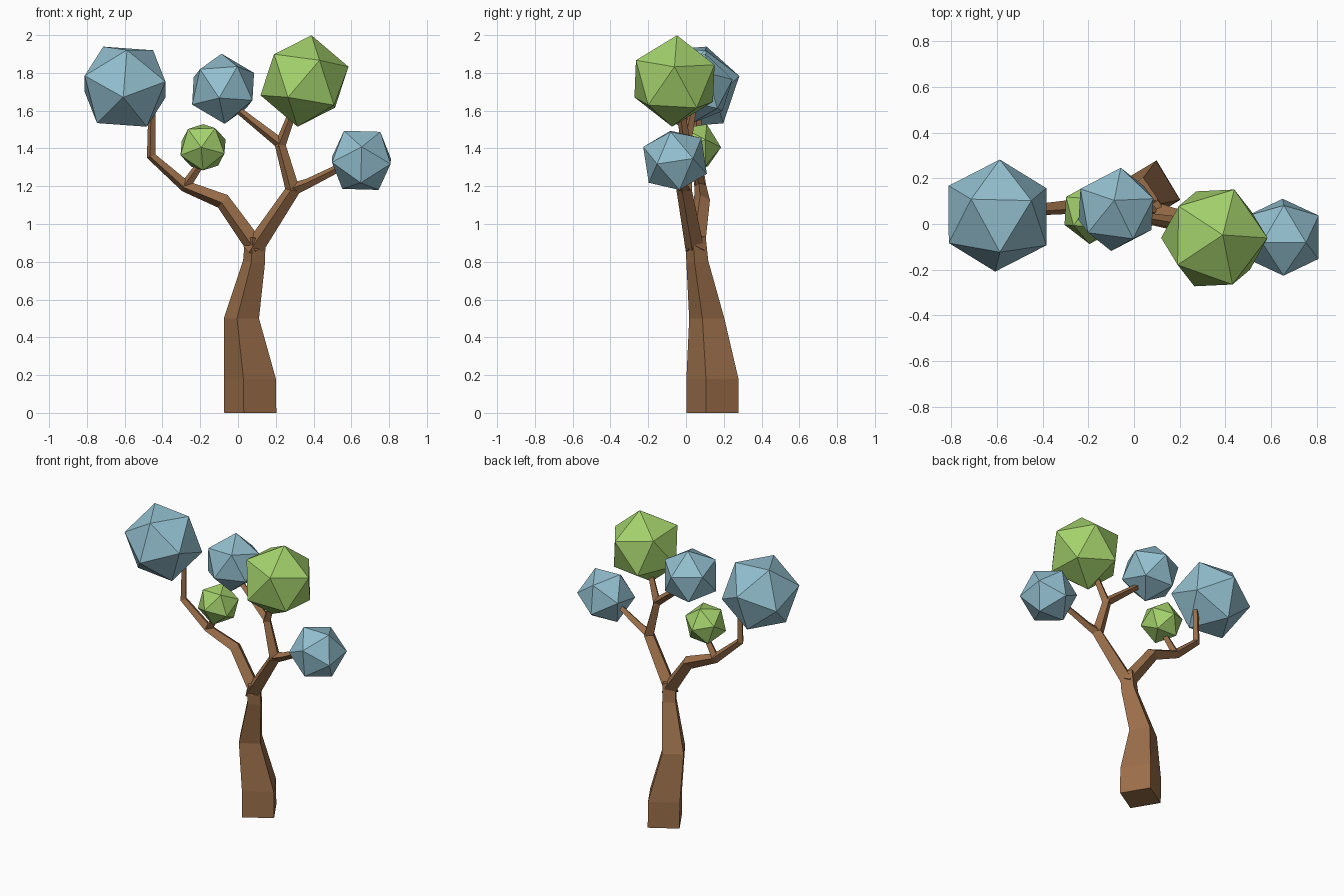
import bpy, bmesh, math
from mathutils import Vector, Matrix

if "Cube" in bpy.data.objects:
    bpy.data.objects.remove(bpy.data.objects["Cube"])


def material(name, rgb):
    m = bpy.data.materials.new(name)
    m.diffuse_color = (*rgb, 1)
    m.use_nodes = True
    m.node_tree.nodes["Principled BSDF"].inputs["Base Color"].default_value = m.diffuse_color
    return m


BARK = material("bark", (0.33, 0.16, 0.07))
BLUE = material("blue_foliage", (0.29, 0.52, 0.62))
GREEN = material("green_foliage", (0.37, 0.64, 0.15))
Z = Vector((0, 0, 1))
TWIST = math.radians(76)


def add_object(name, bm, mat):
    bmesh.ops.recalc_face_normals(bm, faces=bm.faces)
    mesh = bpy.data.meshes.new(name)
    bm.to_mesh(mesh)
    bm.free()
    mesh.materials.append(mat)
    ob = bpy.data.objects.new(name, mesh)
    bpy.context.collection.objects.link(ob)
    return ob


def limb(name, path, flat_start=False):
    """Four-sided tapering tube through (x, y, z, radius) points."""
    pts = [Vector(p[:3]) for p in path]
    bm = bmesh.new()
    rings = []
    for i, p in enumerate(pts):
        t = Vector()
        if i > 0:
            t += (p - pts[i - 1]).normalized()
        if i < len(pts) - 1:
            t += (pts[i + 1] - p).normalized()
        q = Z.rotation_difference(Z if flat_start and i < 3 else t.normalized())
        ring = []
        for k in range(4):
            a = TWIST + k * math.pi / 2
            ring.append(bm.verts.new(p + path[i][3] * (q @ Vector((math.cos(a), math.sin(a), 0)))))
        rings.append(ring)
    for lo, hi in zip(rings, rings[1:]):
        for k in range(4):
            n = (k + 1) % 4
            bm.faces.new((lo[k], lo[n], hi[n], hi[k]))
    bm.faces.new(rings[0][::-1])
    bm.faces.new(rings[-1])
    return add_object(name, bm, BARK)


def frame(a, b):
    a = Vector(a).normalized()
    b = Vector(b)
    b = (b - a * b.dot(a)).normalized()
    return Matrix((a, b, a.cross(b))).transposed()


def crown(name, centre, radius, a, b, mat):
    """Icosahedron with one corner along a and a neighbouring corner towards b."""
    bm = bmesh.new()
    bmesh.ops.create_icosphere(bm, subdivisions=1, radius=radius)
    low = min(bm.verts, key=lambda v: v.co.z)
    near = low.link_edges[0].other_vert(low)
    rot = frame(a, b) @ frame(low.co, near.co).transposed()
    bmesh.ops.transform(bm, matrix=Matrix.Translation(centre) @ rot.to_4x4(), verts=bm.verts)
    return add_object(name, bm, mat)


# Trunk
limb("trunk", [(0.065, 0.14, 0.0, 0.142), (0.063, 0.14, 0.18, 0.142),
               (0.018, 0.11, 0.50, 0.096), (0.085, 0.06, 0.80, 0.06),
               (0.092, 0.05, 0.93, 0.056)], True)

# Left branch and its twig
limb("left_branch", [(0.105, 0.05, 0.86, 0.05), (-0.08, 0.085, 1.12, 0.043),
                     (-0.28, 0.075, 1.20, 0.032), (-0.46, 0.06, 1.36, 0.025),
                     (-0.455, 0.06, 1.62, 0.02)])
limb("left_twig", [(-0.28, 0.075, 1.20, 0.028), (-0.19, 0.06, 1.33, 0.02)])

# Right branch and its twigs
limb("right_branch", [(0.07, 0.05, 0.85, 0.052), (0.29, -0.01, 1.18, 0.042),
                      (0.22, 0.0, 1.43, 0.03), (-0.02, 0.04, 1.62, 0.018)])
limb("right_upper_twig", [(0.22, 0.0, 1.41, 0.03), (0.30, -0.03, 1.62, 0.02)])
limb("right_side_twig", [(0.28, -0.01, 1.18, 0.036), (0.37, -0.02, 1.215, 0.026),
                         (0.56, -0.04, 1.31, 0.02)])

# Foliage
crown("left_foliage", (-0.598, 0.037, 1.727), 0.252,
      (-0.01, -0.245, -0.056), (0.01, -0.1, 0.17), BLUE)
crown("middle_foliage", (-0.079, 0.064, 1.716), 0.19,
      (0.008, -0.04, -0.187), (-0.02, -0.17, -0.04), BLUE)
crown("top_foliage", (0.352, -0.061, 1.757), 0.245,
      (-0.037, -0.013, -0.241), (-0.23, 0.0, -0.077), GREEN)
crown("right_foliage", (0.653, -0.058, 1.337), 0.183,
      (-0.093, -0.024, 0.159), (0.097, -0.024, 0.153), BLUE)
crown("small_foliage", (-0.185, 0.049, 1.406), 0.137,
      (-0.01, -0.137, 0.0), (0.0, -0.06, -0.12), GREEN)
